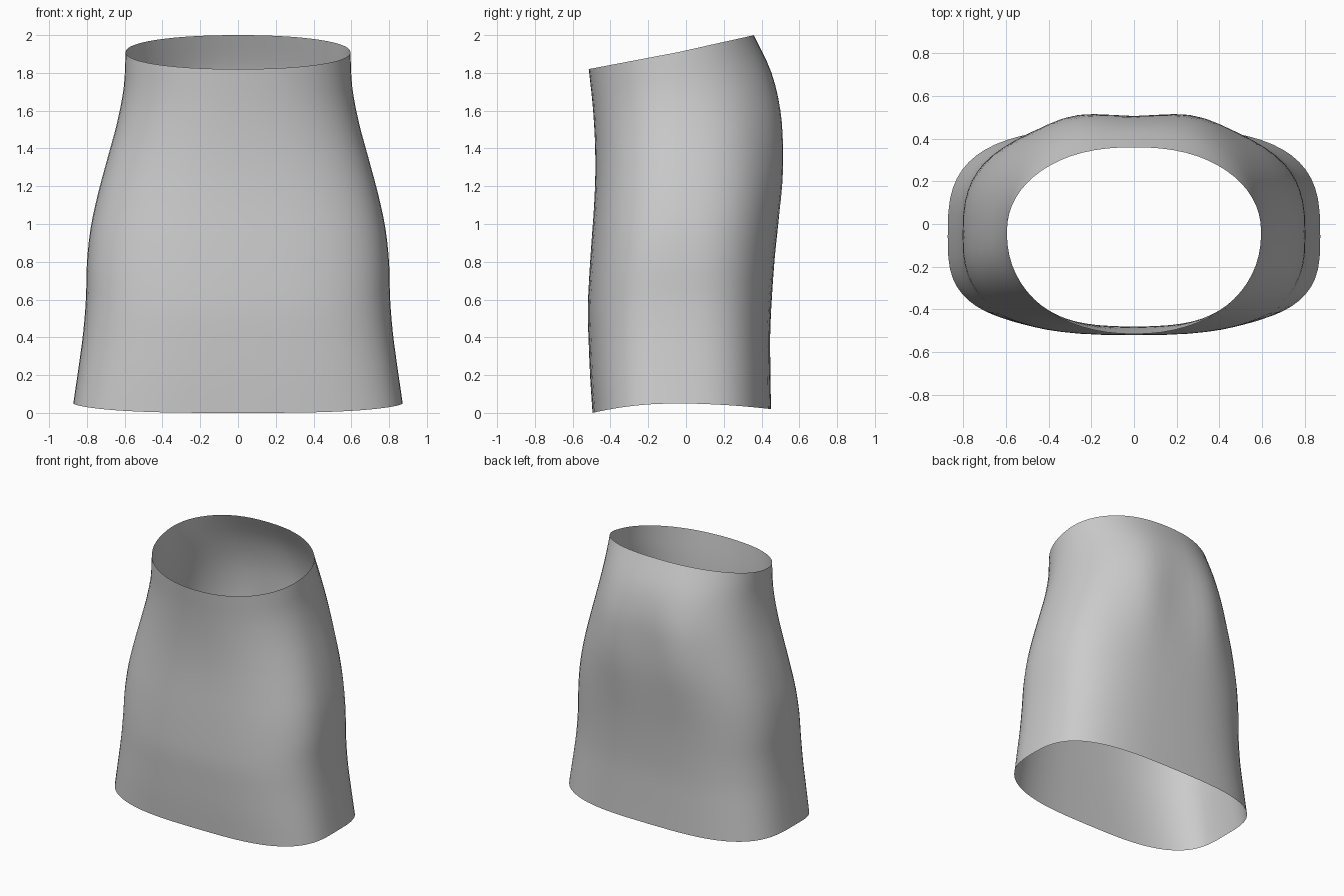
import bpy, bmesh, math

cube = bpy.data.objects.get("Cube")
if cube:
    bpy.data.objects.remove(cube, do_unlink=True)

# Profiles from hem to waist, at even steps
HALF_WIDTH = [.872, .845, .82, .805, .80, .78, .74, .69, .64, .605, .595]
FRONT_Y = [-.495, -.507, -.515, -.52, -.512, -.5, -.487, -.48, -.483, -.495, -.515]
BACK_Y = [.45, .447, .446, .455, .47, .49, .508, .513, .503, .455, .36]
RINGS, SIDES = 30, 64


def smooth_value(points, u):
    """Catmull-Rom value of evenly spaced points at u in 0..1."""
    last = len(points) - 1
    i = min(int(u * last), last - 1)
    t = u * last - i
    b, c = points[i], points[i + 1]
    a = points[i - 1] if i > 0 else 2 * b - c
    d = points[i + 2] if i + 2 <= last else 2 * c - b
    return b + t / 2 * (c - a + t * (2*a - 5*b + 4*c - d + t * (3*(b - c) + d - a)))


def signed_power(value, power):
    return math.copysign(abs(value) ** power, value)


def bell(value, width):
    return math.exp(-(value / width) ** 2)


def skirt_point(u, angle):
    # Rounded box at the hem, near ellipse at the waist
    power = 2 / (3.1 - 0.95 * u)
    across = signed_power(math.cos(angle), power)
    depth = signed_power(math.sin(angle), power)
    middle = -0.06 + 0.02 * u
    end = smooth_value(BACK_Y if depth > 0 else FRONT_Y, u)
    x = smooth_value(HALF_WIDTH, u) * across
    y = middle + abs(depth) * (end - middle)
    # Two soft swells at the seat
    if depth > 0:
        y += bell(u - 0.7, 0.2) * depth * (0.02 * bell(abs(x) - 0.3, 0.15) - 0.008 * bell(x, 0.12))
    # Dipping hem and a waist that rises to the back
    side_z = 0.05 + 1.86 * u
    end_z = 0.02 + 1.98 * u if depth > 0 else 1.82 * u
    z = side_z + (end_z - side_z) * abs(depth) ** (2 - u)
    return x, y, z


# Skirt: open single-sheet tube
bm = bmesh.new()
rings = []
for r in range(RINGS + 1):
    rings.append([bm.verts.new(skirt_point(r / RINGS, 2 * math.pi * s / SIDES))
                  for s in range(SIDES)])
for low, high in zip(rings, rings[1:]):
    for s in range(SIDES):
        n = (s + 1) % SIDES
        bm.faces.new((low[s], low[n], high[n], high[s])).smooth = True

mesh = bpy.data.meshes.new("skirt")
bm.to_mesh(mesh)
bm.free()
skirt = bpy.data.objects.new("skirt", mesh)
bpy.context.collection.objects.link(skirt)

# Plain grey cloth
cloth = bpy.data.materials.new("grey cloth")
cloth.use_nodes = True
color = (0.6, 0.6, 0.6, 1)
cloth.diffuse_color = color
cloth.node_tree.nodes["Principled BSDF"].inputs["Base Color"].default_value = color
mesh.materials.append(cloth)
